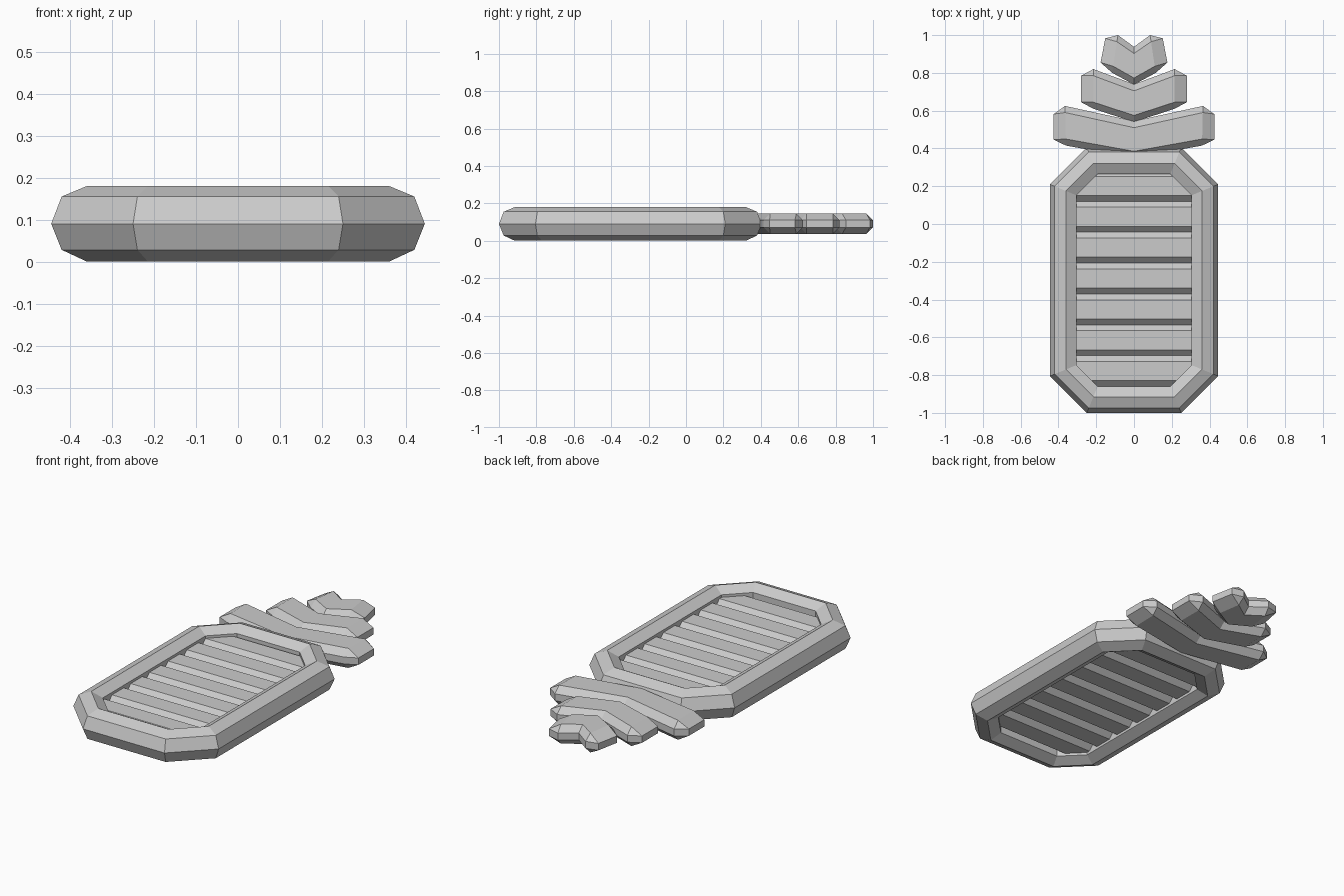
import bpy, bmesh
from math import tan, pi

if "Cube" in bpy.data.objects:
    bpy.data.objects.remove(bpy.data.objects["Cube"])


def finish(bm, name):
    bmesh.ops.remove_doubles(bm, verts=bm.verts, dist=0.0005)
    bmesh.ops.recalc_face_normals(bm, faces=bm.faces)
    mesh = bpy.data.meshes.new(name)
    bm.to_mesh(mesh)
    bm.free()
    obj = bpy.data.objects.new(name, mesh)
    bpy.context.collection.objects.link(obj)
    return obj


def loft(name, rings, closed=False):
    """Skin a list of point rings, capping the ends unless it loops."""
    bm = bmesh.new()
    rows = [[bm.verts.new(p) for p in r] for r in rings]
    pairs = list(zip(rows, rows[1:])) + ([(rows[-1], rows[0])] if closed else [])
    for a, b in pairs:
        for i in range(len(a)):
            j = (i + 1) % len(a)
            bm.faces.new((a[i], a[j], b[j], b[i]))
    if not closed:
        bm.faces.new(rows[0])
        bm.faces.new(rows[-1])
        bmesh.ops.remove_doubles(bm, verts=bm.verts, dist=0.0005)
    return finish(bm, name)


# Octagonal frame: bevelled section swept round as inset octagons
W, Y0, Y1, CUT = 0.445, -1.0, 0.405, 0.195


def octagon(d, z):
    w, lo, hi = W - d, Y0 + d, Y1 - d
    c = CUT - 2 * d + d * (1 + tan(pi / 8))
    return [(w - c, lo, z), (w, lo + c, z), (w, hi - c, z), (w - c, hi, z),
            (c - w, hi, z), (-w, hi - c, z), (-w, lo + c, z), (c - w, lo, z)]


section = [(0, .09), (.025, .155), (.085, .18), (.14, .15),
           (.14, .03), (.085, 0), (.025, .028)]
loft("frame", [octagon(d, z) for d, z in section], closed=True)

# Bevelled slats filling the frame, meeting in V grooves
PITCH = 0.1635
for i in range(7):
    y, h, b = 0.202 - PITCH * i, PITCH / 2, 0.031
    prof = [(-h, .105), (b - h, .136), (h - b, .136), (h, .105),
            (h, .075), (h - b, .044), (b - h, .044), (-h, .075)]
    loft(f"slat_{i + 1}", [[(x, y + dy, z) for dy, z in prof] for x in (-.33, .33)])


# Chevron leaves: chamfered bars bent at the middle with blunt tips
def bar(lo, hi, tip=False):
    def mix(t):
        return [lo[k] + (hi[k] - lo[k]) * t for k in (0, 1)]
    t = 0 if tip else 0.035 / abs(hi[1] - lo[1])
    top, bot = (.11, .072) if tip else (.145, .037)
    spec = [(0, .11), (t, top), (1 - t, top), (1, .11),
            (1, .072), (1 - t, bot), (t, bot), (0, .072)]
    return [(*mix(s), z) for s, z in spec]


def leaf(name, middle, shoulder, tip):
    half = [bar(*tip, tip=True), bar(*shoulder)]
    left = [[(-x, y, z) for x, y, z in r] for r in half]
    centre = bar((0, middle[0]), (0, middle[1]))
    loft(name, left + [centre] + half[::-1])


leaf("lower_leaf", (.35, .545), ((.36, .415), (.365, .625)), ((.425, .447), (.425, .582)))
leaf("middle_leaf", (.54, .74), ((.215, .61), (.215, .82)), ((.28, .645), (.28, .785)))
leaf("top_leaf", (.738, .938), ((.115, .80), (.085, 1.0)), ((.177, .855), (.152, .983)))
